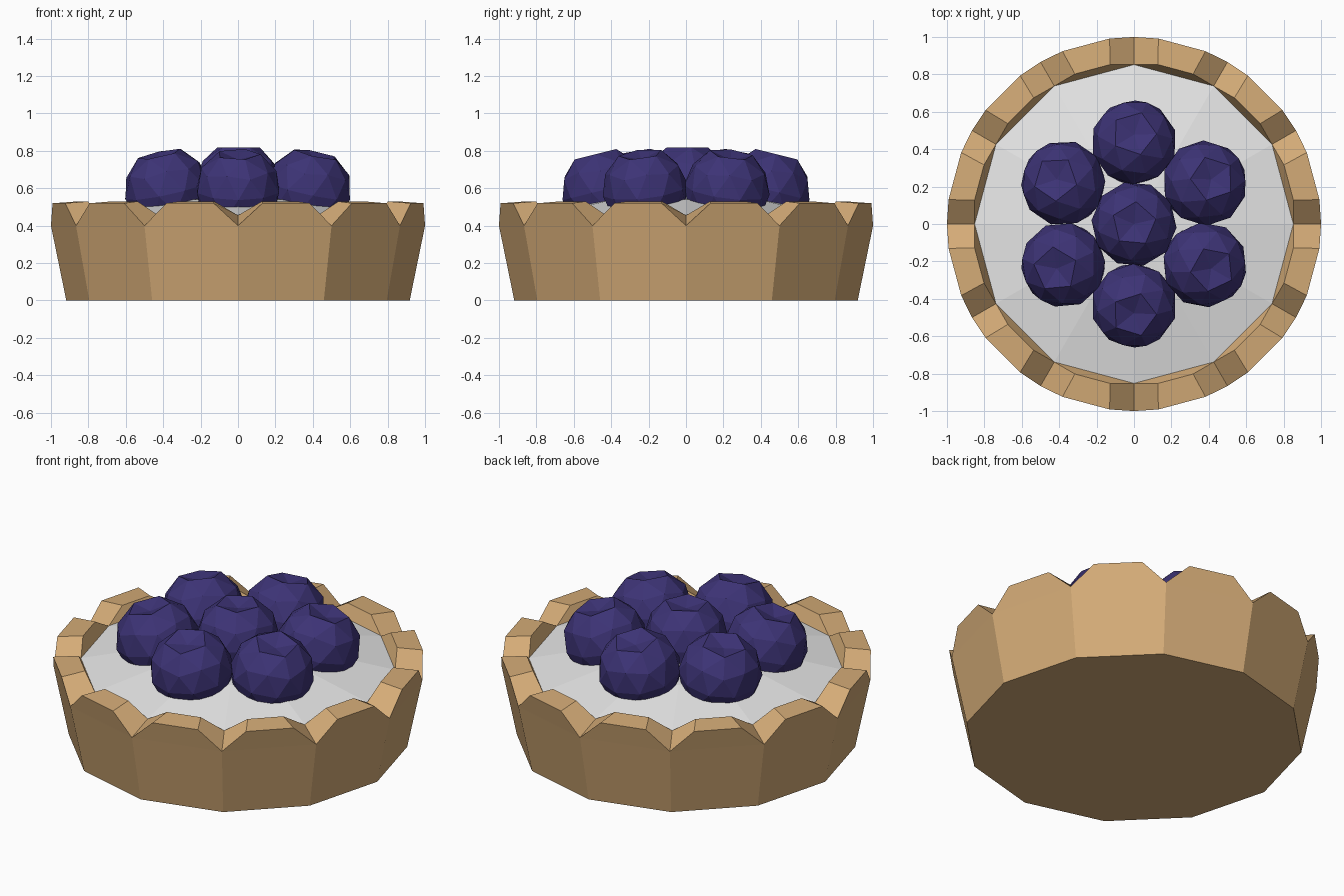
import bpy, bmesh, math, random
from mathutils import Matrix, Vector

if "Cube" in bpy.data.objects:
    bpy.data.objects.remove(bpy.data.objects["Cube"])

random.seed(4)
N = 12


def material(name, rgb):
    m = bpy.data.materials.new(name)
    m.diffuse_color = (*rgb, 1)
    m.use_nodes = True
    m.node_tree.nodes["Principled BSDF"].inputs["Base Color"].default_value = m.diffuse_color
    return m


crust_mat = material("baked_crust", (0.66, 0.41, 0.185))
cream_mat = material("white_cream", (0.80, 0.80, 0.80))
berry_mat = material("dark_blue_berry", (0.046, 0.033, 0.18))


def finish(bm, name, mat):
    bmesh.ops.recalc_face_normals(bm, faces=bm.faces)
    me = bpy.data.meshes.new(name)
    bm.to_mesh(me)
    bm.free()
    me.materials.append(mat)
    ob = bpy.data.objects.new(name, me)
    bpy.context.collection.objects.link(ob)
    return ob


def polar(r, deg, z):
    a = math.radians(deg)
    return (r * math.cos(a), r * math.sin(a), z)


def ring(bm, r, z, offset=0, n=N):
    return [bm.verts.new(polar(r, offset + 360 / n * k, z)) for k in range(n)]


# Crust: tapered twelve-sided wall with a scalloped rim and notches
bm = bmesh.new()
base = ring(bm, 0.918, 0)
notch_out = ring(bm, 1.0, 0.40)
notch_in = ring(bm, 0.852, 0.455)
out_a, out_b = ring(bm, 1.0, 0.52, 7.5), ring(bm, 1.0, 0.52, 22.5)
in_a, in_b = ring(bm, 0.862, 0.53, 8.5), ring(bm, 0.862, 0.53, 21.5)
bm.faces.new(base)
for k in range(N):
    j = (k + 1) % N
    for f in ((base[k], base[j], notch_out[j], notch_out[k]),
              (notch_out[k], notch_out[j], out_b[k], out_a[k]),
              (out_a[k], out_b[k], in_b[k], in_a[k]),
              (in_a[k], in_b[k], notch_in[j], notch_in[k]),
              (notch_out[k], out_a[k], in_a[k], notch_in[k]),
              (out_b[k], notch_out[j], notch_in[j], in_b[k])):
        bm.faces.new(f)
bm.faces.new(notch_in)  # floor below the cream
finish(bm, "crust", crust_mat)

# Cream: shallow faceted dome filling the crust
bm = bmesh.new()
edge = ring(bm, 0.852, 0.457)
mid = ring(bm, 0.45, 0.54)
top = bm.verts.new((0, 0, 0.57))
for k in range(N):
    j = (k + 1) % N
    bm.faces.new((edge[k], edge[j], mid[j], mid[k]))
    bm.faces.new((mid[k], mid[j], top))
bm.faces.new(edge[::-1])
finish(bm, "cream_filling", cream_mat)


# Berries: low-poly balls with a dented crown, the outer six leaning outward
def berry(name, centre, radius, tilt, heading):
    bm = bmesh.new()
    bmesh.ops.create_icosphere(bm, subdivisions=2, radius=radius)
    pole = max(bm.verts, key=lambda v: v.co.z)
    pole.co.z = radius * 0.72
    lean = Matrix.Rotation(tilt, 4, Vector((-math.sin(heading), math.cos(heading), 0)))
    spin = Matrix.Rotation(random.uniform(0, math.tau), 4, 'Z')
    bm.transform(Matrix.Translation(centre) @ lean @ spin)
    finish(bm, name, berry_mat)


berry("berry_centre", (0, 0, 0.625), 0.228, 0, 0)
for k in range(6):
    deg = 30 + 60 * k
    berry(f"berry_{k + 1}", polar(0.437, deg, 0.592), 0.23,
          math.radians(14), math.radians(deg))
